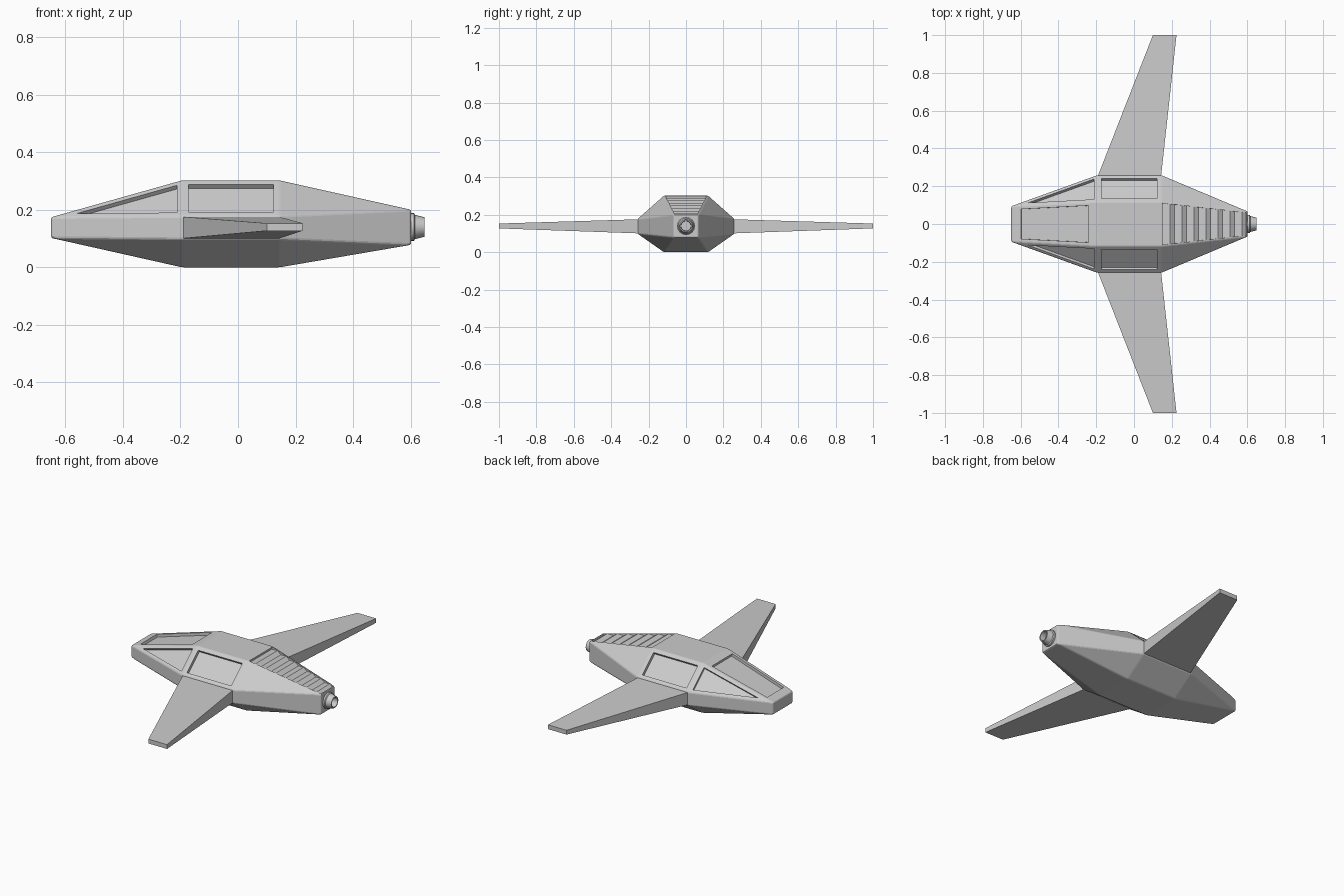
import bpy, bmesh, math
from mathutils import Vector

if "Cube" in bpy.data.objects:
    bpy.data.objects.remove(bpy.data.objects["Cube"])


def add_object(name, bm):
    bmesh.ops.recalc_face_normals(bm, faces=bm.faces[:])
    mesh = bpy.data.meshes.new(name)
    bm.to_mesh(mesh)
    bm.free()
    ob = bpy.data.objects.new(name, mesh)
    bpy.context.collection.objects.link(ob)
    return ob


# Hull: rectangular nose and tail, octagonal middle
def rect(x, w, lo, hi):
    return [(x, w, lo), (x, w, hi), (x, -w, hi), (x, -w, lo)]


def octagon(x, w=0.258, t=0.118, lo=0.098, hi=0.178, top=0.302):
    return [(x, w, lo), (x, w, hi), (x, t, top), (x, -t, top),
            (x, -w, hi), (x, -w, lo), (x, -t, 0), (x, t, 0)]


bm = bmesh.new()
nose, front, rear, tail = [[bm.verts.new(p) for p in ring] for ring in (
    rect(-0.65, 0.094, 0.102, 0.174), octagon(-0.195), octagon(0.145),
    rect(0.602, 0.066, 0.078, 0.2))]
corner = [0, 1, 1, 2, 2, 3, 3, 0]
rings = [[nose[i] for i in corner], front, rear, [tail[i] for i in corner]]
for a, b in zip(rings, rings[1:]):
    for i in range(8):
        j = (i + 1) % 8
        bm.faces.new(list(dict.fromkeys((a[i], a[j], b[j], b[i]))))
bm.faces.new(nose)
bm.faces.new(tail)
bmesh.ops.recalc_face_normals(bm, faces=bm.faces[:])
bmesh.ops.bevel(bm, geom=bm.edges[:], offset=0.006, segments=2, profile=0.5,
                affect='EDGES')
bm.normal_update()


# Recessed windows and the recessed rear deck
def recess(face, margin, depth, trim=(0, 0)):
    bmesh.ops.inset_individual(bm, faces=[face], thickness=margin,
                               use_even_offset=True)
    xs = [v.co.x for v in face.verts]
    lo, hi = min(xs), max(xs)
    edges = [(v, e.other_vert(v)) for v in face.verts for e in v.link_edges
             if e in face.edges[:] and abs(e.other_vert(v).co.x - v.co.x) > 0.2]
    moves = [(v, v.co.lerp(o.co, trim[0] if v.co.x < o.co.x else trim[1]))
             for v, o in edges]
    for v, co in moves:
        v.co = co
    bmesh.ops.inset_individual(bm, faces=[face], thickness=0.0005, depth=-depth)


panels = []
for f in bm.faces:
    c = f.calc_center_median()
    if f.calc_area() > 0.02 and f.normal.z > 0.3:
        if c.x < 0.1 and not (c.x > -0.19 and abs(c.y) < 0.05):
            panels.append((f, c.copy()))
        elif c.x > 0.2 and abs(c.y) < 0.02:
            panels.append((f, c.copy()))
for f, c in panels:
    if c.x > 0.2:
        recess(f, 0.001, 0.014)
    elif abs(c.y) < 0.02:
        recess(f, 0.012, 0.016, (0.08, 0.07))
    elif c.x < -0.19:
        recess(f, 0.012, 0.016)
    else:
        recess(f, 0.016, 0.018)
add_object("hull", bm)

# Sawtooth louvres lying in the rear deck
bm = bmesh.new()
a, b = Vector((0.152, 0.112, 0.299)), Vector((0.596, 0.061, 0.2015))
count = 7
profile = []
for i in range(count):
    profile += [(i / count, 0.012), ((i + 0.6) / count, 0.0)]
profile.append((1, 0.012))
rows = []
for t, d in profile:
    p = a.lerp(b, t) - Vector((0, 0, d))
    rows.append([bm.verts.new((p.x, s * p.y, p.z)) for s in (1, -1)])
for p, q in zip(rows, rows[1:]):
    bm.faces.new((p[0], p[1], q[1], q[0]))
ob = add_object("rear_louvres", bm)
if ob.data.polygons[0].normal.z < 0:
    ob.data.flip_normals()

# Tapered swept wings
for side, name in ((1, "wing_left"), (-1, "wing_right")):
    bm = bmesh.new()
    ends = []
    for y, x0, x1, lo, hi in ((0.24, -0.197, 0.142, 0.1, 0.176),
                              (1.0, 0.1, 0.225, 0.127, 0.153)):
        ends.append([bm.verts.new((x, side * y, z)) for x, z in
                     ((x0, lo), (x1, lo), (x1, hi), (x0, hi))])
    for i in range(4):
        j = (i + 1) % 4
        bm.faces.new((ends[0][i], ends[0][j], ends[1][j], ends[1][i]))
    bm.faces.new(ends[0])
    bm.faces.new(ends[1])
    add_object(name, bm)

# Hollow exhaust nozzle, turned around the x axis
bm = bmesh.new()
verts = [bm.verts.new((x, 0, 0.14 + r)) for x, r in (
    (0.595, 0.048), (0.612, 0.048), (0.616, 0.042), (0.648, 0.034),
    (0.648, 0.028), (0.615, 0.026), (0.615, 0))]
edges = [bm.edges.new(pair) for pair in zip(verts, verts[1:])]
bmesh.ops.spin(bm, geom=verts + edges, cent=(0, 0, 0.14), axis=(1, 0, 0),
               angle=math.tau, steps=24)
bmesh.ops.remove_doubles(bm, verts=bm.verts[:], dist=0.0005)
nozzle = add_object("exhaust_nozzle", bm)
bpy.context.view_layer.objects.active = nozzle
nozzle.select_set(True)
bpy.ops.object.shade_smooth_by_angle(angle=math.radians(30))
